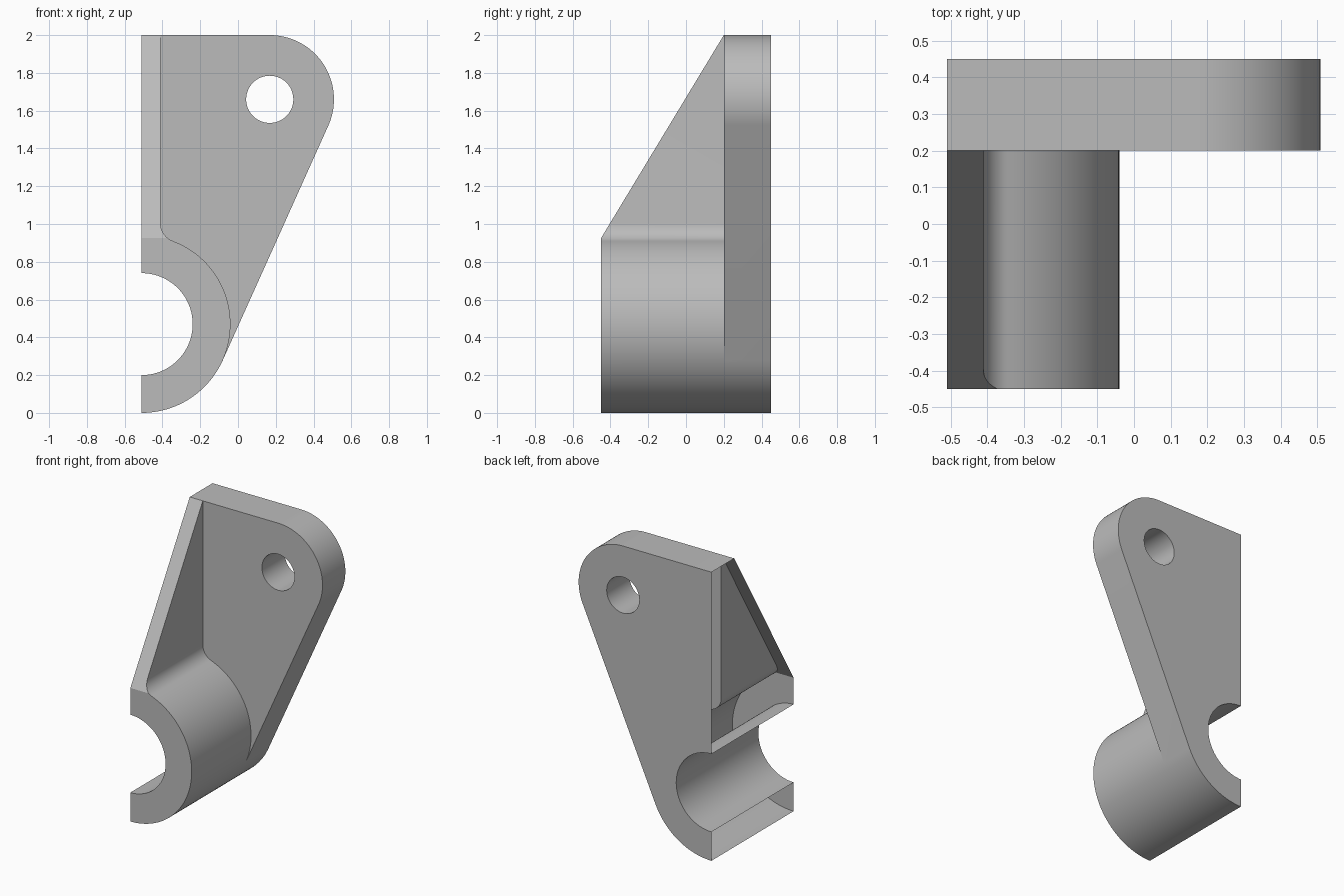
import bpy, bmesh, math
from mathutils import Vector

if "Cube" in bpy.data.objects:
    bpy.data.objects.remove(bpy.data.objects["Cube"])

# Main dimensions
XL, YF, YM, YB, TOP = -0.51, -0.45, 0.20, 0.45, 2.0
HUB, R_HUB, R_BORE = (XL, 0.47), 0.47, 0.27
EYE, R_EYE, R_HOLE = (0.168, 1.66), 0.34, 0.125
RIB_X, FIL = -0.41, 0.10


def arc(c, r, a0, a1, n):
    return [(c[0] + r * math.cos(math.radians(a0 + (a1 - a0) * i / n)),
             c[1] + r * math.sin(math.radians(a0 + (a1 - a0) * i / n))) for i in range(n + 1)]


# Tangent angle shared by hub and eye arcs
dx, dz = EYE[0] - HUB[0], EYE[1] - HUB[1]
tan_a = math.degrees(math.atan2(dz, dx) + math.asin((R_HUB - R_EYE) / math.hypot(dx, dz))) - 90

# Fillet between hub and rib
fx = RIB_X + FIL
fc = (fx, HUB[1] + math.sqrt((R_HUB + FIL) ** 2 - (fx - XL) ** 2))
hub_a = math.degrees(math.atan2(fc[1] - HUB[1], fx - XL))
KNEE = 232

# Profiles in the x-z plane
low = arc(HUB, R_HUB, -90, tan_a, 24)
high = arc(HUB, R_HUB, tan_a, hub_a, 34)
fil_low = arc(fc, FIL, hub_a + 180, KNEE, 4)
fil_high = arc(fc, FIL, KNEE, 180, 9)
rib_top = [(RIB_X, TOP)]
bore = arc(HUB, R_BORE, 90, -90, 40)
rim = arc(EYE, R_EYE, tan_a, 90, 36)
hole = arc(EYE, R_HOLE, 0, 360, 48)
top = [(RIB_X, TOP), (XL, TOP)]
knee_z = fil_low[-1][1]


def front_y(z):
    """Front limit: flat hub face, then the sloping rib."""
    return YF + max(0, z - knee_z) / (TOP - knee_z) * (YM - YF)


bm = bmesh.new()


def wall(path, y0, y1):
    get = lambda y, z: y(z) if callable(y) else y
    for p, q in zip(path, path[1:]):
        if math.dist(p, q) > 1e-5:
            bm.faces.new([bm.verts.new(v) for v in (
                (p[0], get(y0, p[1]), p[1]), (q[0], get(y0, q[1]), q[1]),
                (q[0], y1, q[1]), (p[0], y1, p[1]))])


def cap(loops, y, normal):
    edges = []
    for loop in loops:
        pts = [p for i, p in enumerate(loop) if math.dist(p, loop[i - 1]) > 1e-5]
        vs = [bm.verts.new((p[0], y(p[1]) if callable(y) else y, p[1])) for p in pts]
        edges += [bm.edges.new((vs[i - 1], vs[i])) for i in range(len(vs))]
    bmesh.ops.triangle_fill(bm, use_beauty=True, edges=edges, normal=Vector(normal))


# Rims and holes
wall(low + high + fil_low + fil_high + rib_top, front_y, YM)
wall(low + rim + top, YM, YB)
wall(bore, YF, YM)
wall(bore, YM, YB)
wall(hole, YM, YB)

# Back face, plate front, hub front and rib slope; the mid plane stays open
cap([low + rim + top + bore, hole], YB, (0, 1, 0))
cap([high + fil_low + fil_high + rib_top + rim[::-1], hole], YM, (0, -1, 0))
cap([low + high + fil_low + [(XL, knee_z)] + bore], YF, (0, -1, 0))
cap([fil_high + top + [(XL, knee_z)]], front_y, (0, -1, 0.6))

bmesh.ops.remove_doubles(bm, verts=bm.verts[:], dist=1e-4)
bmesh.ops.recalc_face_normals(bm, faces=bm.faces[:])
back = max(bm.faces, key=lambda f: f.calc_center_median().y)
if back.normal.y < 0:
    bmesh.ops.reverse_faces(bm, faces=bm.faces[:])

mesh = bpy.data.meshes.new("half_bracket")
bm.to_mesh(mesh)
bm.free()
obj = bpy.data.objects.new("half_bracket", mesh)
bpy.context.collection.objects.link(obj)

grey = bpy.data.materials.new("plain grey")
grey.diffuse_color = (0.5, 0.5, 0.5, 1)
grey.use_nodes = True
grey.node_tree.nodes["Principled BSDF"].inputs["Base Color"].default_value = grey.diffuse_color
mesh.materials.append(grey)

bpy.context.view_layer.objects.active = obj
obj.select_set(True)
bpy.ops.object.shade_smooth_by_angle(angle=math.radians(30))
